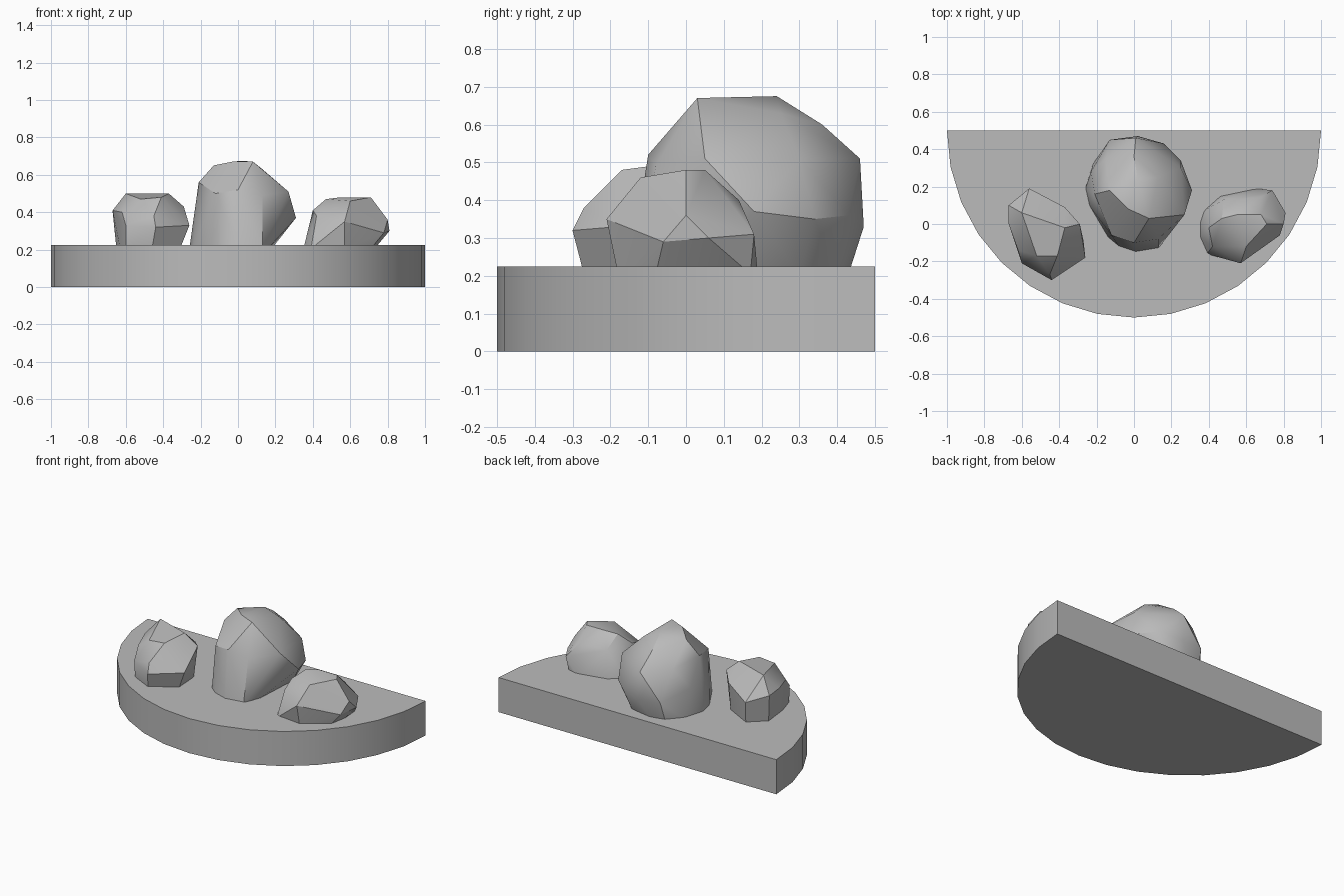
import bpy
import bmesh
import math

PLINTH_TOP = 0.225
SINK = 0.02  # how far each rock is embedded in the plinth


def make_material(name, value):
    material = bpy.data.materials.new(name)
    material.use_nodes = True
    colour = (value, value, value, 1)
    material.diffuse_color = colour
    material.node_tree.nodes["Principled BSDF"].inputs["Base Color"].default_value = colour
    return material


def finish(name, bm, material, angle):
    """Turn a bmesh into a named, coloured and shaded object."""
    bmesh.ops.recalc_face_normals(bm, faces=bm.faces[:])
    mesh = bpy.data.meshes.new(name)
    bm.to_mesh(mesh)
    bm.free()
    mesh.materials.append(material)
    obj = bpy.data.objects.new(name, mesh)
    bpy.context.collection.objects.link(obj)
    bpy.ops.object.select_all(action='DESELECT')
    obj.select_set(True)
    bpy.context.view_layer.objects.active = obj
    bpy.ops.object.shade_smooth_by_angle(angle=math.radians(angle))
    return obj


def make_plinth(name, material, segments=16):
    """Half disc with its flat side to the back, extruded upwards."""
    bm = bmesh.new()
    rim = []
    for i in range(segments + 1):
        a = math.pi * i / segments
        rim.append(bm.verts.new((-math.cos(a), 0.5 - math.sin(a), 0)))
    face = bm.faces.new(rim)
    extruded = bmesh.ops.extrude_face_region(bm, geom=[face], use_keep_orig=True)
    raised = [v for v in extruded["geom"] if isinstance(v, bmesh.types.BMVert)]
    bmesh.ops.translate(bm, verts=raised, vec=(0, 0, PLINTH_TOP))
    return finish(name, bm, material, 30)


def make_rock(name, material, footprint, corners):
    """Chiselled boulder: convex hull of a ground outline and its main corners."""
    bm = bmesh.new()
    for x, y in footprint:
        bm.verts.new((x, y, PLINTH_TOP - SINK))
    for corner in corners:
        bm.verts.new(corner)
    hull = bmesh.ops.convex_hull(bm, input=bm.verts[:])
    loose = {v for v in hull["geom_interior"] + hull["geom_unused"]
             if isinstance(v, bmesh.types.BMVert)}
    bmesh.ops.delete(bm, geom=list(loose), context='VERTS')
    # Merge nearly coplanar triangles into broad facets
    bmesh.ops.dissolve_limit(bm, angle_limit=math.radians(4),
                             verts=bm.verts[:], edges=bm.edges[:])
    return finish(name, bm, material, 30)


cube = bpy.data.objects.get("Cube")
if cube:
    bpy.data.objects.remove(cube, do_unlink=True)

stone = make_material("grey stone", 0.5)

make_plinth("half_round_plinth", stone)

# Tall boulder in the middle
make_rock(
    "centre_rock", stone,
    footprint=[(-.26, .19), (-.24, .1), (-.14, -.07), (-.08, -.12), (.01, -.15),
               (.13, -.13), (.16, -.05), (.18, .3), (.1, .4), (-.05, .43),
               (-.14, .41), (-.22, .32)],
    corners=[
        # widest belt
        (.31, .18, .37), (.25, .34, .35), (.16, .43, .36), (.02, .47, .33),
        (-.13, .45, .34), (-.23, .28, .4),
        # shoulders
        (.27, .05, .51), (.25, .3, .51), (.01, .46, .51), (-.21, .16, .56),
        (.13, -.08, .49), (0, -.1, .52), (-.12, -.06, .5), (-.15, .35, .53),
        # crown
        (-.13, .18, .65), (-.03, .08, .67), (.08, .03, .67), (.02, .24, .675),
        (0, .36, .6), (.13, .25, .63)])

# Rounded boulder on the model's right
make_rock(
    "right_rock", stone,
    footprint=[(-.65, .08), (-.63, -.1), (-.6, -.2), (-.46, -.27),
               (-.31, -.17), (-.32, 0), (-.38, .08), (-.55, .17)],
    corners=[
        # widest belt
        (-.44, -.3, .32), (-.26, -.18, .33), (-.27, -.09, .36), (-.67, .1, .4),
        (-.67, 0, .41), (-.56, .19, .36), (-.37, .09, .4), (-.29, 0, .43),
        (-.62, -.14, .4), (-.6, -.21, .33), (-.45, -.27, .38),
        # crown
        (-.6, .06, .5), (-.52, -.17, .47), (-.37, -.02, .5), (-.41, -.17, .48),
        (-.55, -.08, .48)])

# Low boulder on the model's left
make_rock(
    "left_rock", stone,
    footprint=[(.35, .01), (.37, .07), (.46, .15), (.65, .19), (.72, .17),
               (.73, .03), (.71, -.08), (.57, -.18), (.48, -.16), (.39, -.16),
               (.35, -.07)],
    corners=[
        # widest belt
        (.81, .06, .3), (.78, -.06, .29), (.8, 0, .36), (.74, .18, .31),
        (.57, -.21, .35), (.4, -.02, .41), (.48, .13, .4), (.67, .14, .4),
        (.42, -.12, .38),
        # crown
        (.47, .03, .47), (.55, .05, .48), (.71, 0, .48), (.6, -.12, .46),
        (.68, .05, .48)])
